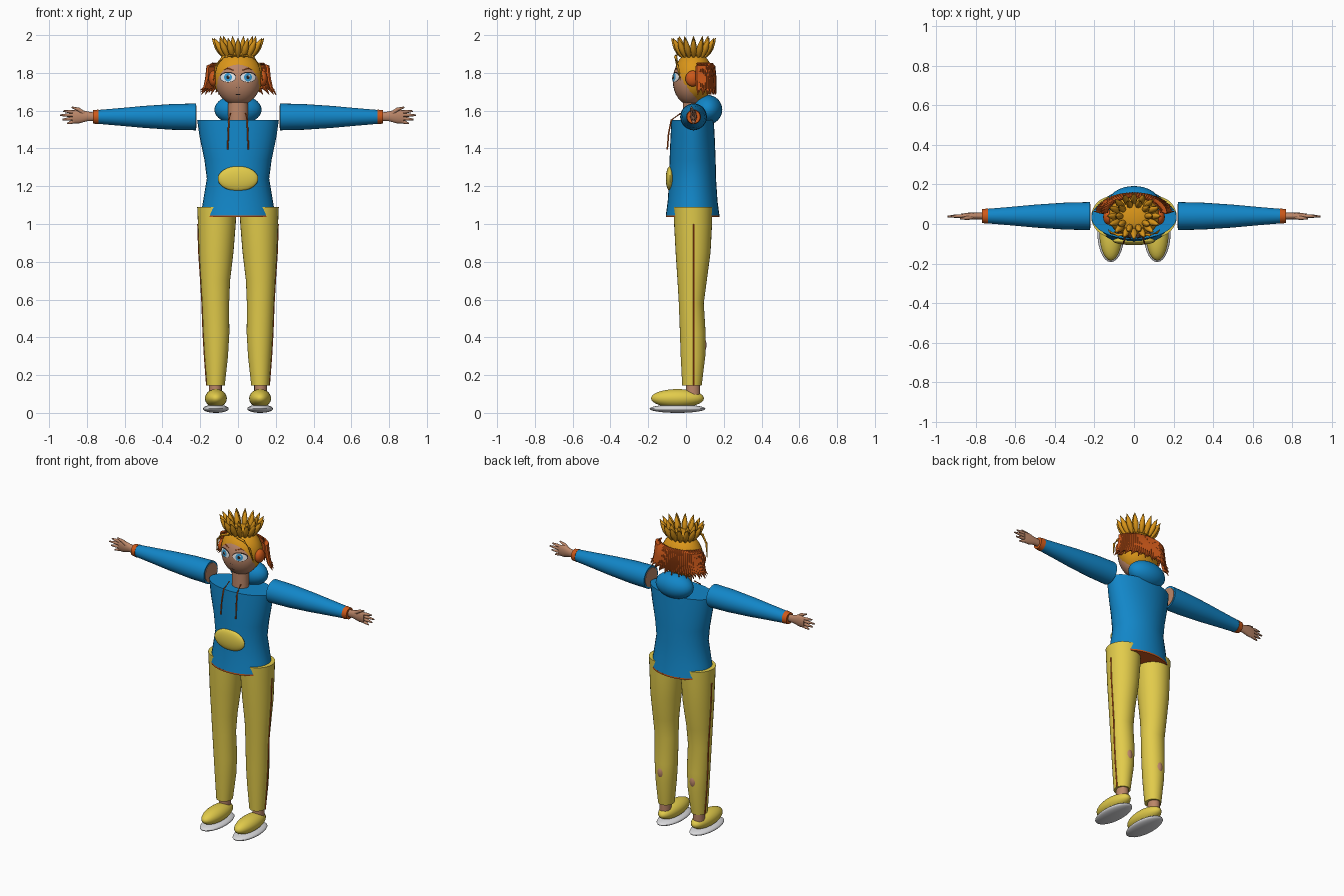
import bpy, bmesh
from math import sin, cos, pi, sqrt
from mathutils import Vector, Matrix

if "Cube" in bpy.data.objects:
    bpy.data.objects.remove(bpy.data.objects["Cube"])


def material(name, r, g, b):
    m = bpy.data.materials.new(name)
    m.use_nodes = True
    m.diffuse_color = (r, g, b, 1)
    m.node_tree.nodes["Principled BSDF"].inputs["Base Color"].default_value = (r, g, b, 1)
    return m


BLUE = material("hoodie blue", 0.006, 0.24, 0.58)
YELLOW = material("trouser yellow", 0.76, 0.6, 0.07)
AMBER = material("amber hair", 0.72, 0.31, 0.01)
ORANGE = material("orange", 0.62, 0.1, 0.01)
SKIN = material("skin", 0.5, 0.24, 0.14)
GREY = material("sole grey", 0.7, 0.7, 0.72)
WHITE = material("eye white", 0.88, 0.88, 0.88)
IRIS = material("iris blue", 0.04, 0.33, 0.65)
DARK = material("dark line", 0.02, 0.012, 0.01)


def finish(name, bm, mat):
    bmesh.ops.recalc_face_normals(bm, faces=bm.faces)
    me = bpy.data.meshes.new(name)
    bm.to_mesh(me)
    bm.free()
    me.materials.append(mat)
    ob = bpy.data.objects.new(name, me)
    bpy.context.collection.objects.link(ob)
    bpy.ops.object.select_all(action='DESELECT')
    ob.select_set(True)
    bpy.context.view_layer.objects.active = ob
    bpy.ops.object.shade_smooth_by_angle(angle=0.8)
    return ob


def add_ball(bm, c, r, rot=None):
    mtx = Matrix.Translation(c) @ (rot or Matrix()) @ Matrix.Diagonal((*r, 1))
    bmesh.ops.create_uvsphere(bm, u_segments=28, v_segments=16, radius=1, matrix=mtx)


def ball(name, mat, c, r):
    bm = bmesh.new()
    add_ball(bm, c, r)
    return finish(name, bm, mat)


def add_tube(bm, path, radii, n=8, u=None, v=None):
    """Skin rings along a path; radii are numbers or pairs; u, v fix the ring plane."""
    rings = []
    for i, p in enumerate(path):
        t = (Vector(path[min(i + 1, len(path) - 1)]) - Vector(path[max(i - 1, 0)])).normalized()
        a = Vector(u) if u else t.orthogonal().normalized()
        b = Vector(v) if v else t.cross(a)
        r = radii[i] if isinstance(radii[i], tuple) else (radii[i], radii[i])
        rings.append([bm.verts.new(Vector(p) + a * r[0] * cos(2 * pi * k / n) + b * r[1] * sin(2 * pi * k / n))
                      for k in range(n)])
    for lo, hi in zip(rings, rings[1:]):
        for k in range(n):
            bm.faces.new((lo[k], lo[(k + 1) % n], hi[(k + 1) % n], hi[k]))
    bm.faces.new(rings[0][::-1])
    bm.faces.new(rings[-1])


def tube(name, mat, path, radii, **kw):
    bm = bmesh.new()
    add_tube(bm, path, radii, **kw)
    return finish(name, bm, mat)


FLAT = dict(n=32, u=(1, 0, 0), v=(0, 1, 0))
ACROSS = dict(n=28, u=(0, 1, 0), v=(0, 0, 1))

# Hoodie body, hem, hood and pocket: z, half width, half depth
body = [(1.045, .198, .142), (1.12, .185, .132), (1.24, .165, .124), (1.34, .178, .122),
        (1.46, .203, .117), (1.55, .216, .112)]
tube("hoodie_body", BLUE, [(0, .035, z) for z, _, _ in body], [(w, d) for _, w, d in body], **FLAT)
tube("hoodie_hem", ORANGE, [(0, .035, 1.036), (0, .035, 1.046)], [(.198, .142)] * 2, **FLAT)
ball("hood", BLUE, (0, .115, 1.605), (.125, .077, .078))
ball("front_pocket", YELLOW, (0, -.085, 1.24), (.107, .022, .066))
tube("neck", SKIN, [(0, .025, 1.53), (0, .025, 1.68)], [(.052, .042)] * 2, **FLAT)

# Trouser leg profile: z, inner x, outer x, front y, back y
leg = [(.145, .07, .165, -.02, .083), (.3, .053, .177, -.028, .102), (.42, .046, .184, -.032, .104),
       (.58, .047, .19, -.038, .094), (.7, .042, .197, -.045, .11), (.85, .024, .207, -.055, .13),
       (1.0, .012, .212, -.063, .138), (1.09, .008, .216, -.066, .14)]

for s, side in ((1, "left"), (-1, "right")):
    # Legs, side stripes and feet
    tube(side + "_trouser_leg", YELLOW, [(s * (a + b) / 2, (f + k) / 2, z) for z, a, b, f, k in leg],
         [((b - a) / 2, (k - f) / 2) for z, a, b, f, k in leg], **FLAT)
    tube(side + "_trouser_stripe", ORANGE, [(s * b, .042, z) for z, a, b, f, k in leg[:-1]],
         [.004] * (len(leg) - 1))
    ball(side + "_calf", SKIN, (s * .115, .07, .36), (.03, .0385, .055))
    tube(side + "_ankle", SKIN, [(s * .12, .037, .07), (s * .12, .037, .16)], [(.034, .038)] * 2, **FLAT)
    ball(side + "_shoe", YELLOW, (s * .117, -.045, .077), (.058, .14, .049))
    ball(side + "_sole", GREY, (s * .117, -.045, .022), (.068, .148, .022))

    # Sleeves, with the arm showing at the open shoulder
    sleeve = [(.222, .071), (.35, .068), (.5, .058), (.62, .047), (.75, .036)]
    tube(side + "_sleeve", BLUE, [(s * x, .04, 1.567) for x, _ in sleeve], [r for _, r in sleeve], **ACROSS)
    tube(side + "_upper_arm", SKIN, [(s * .219, .04, 1.567), (s * .24, .04, 1.567)], [.06, .06], **ACROSS)
    tube(side + "_cuff", ORANGE, [(s * .738, .04, 1.567), (s * .768, .04, 1.567)], [.039, .035], **ACROSS)

    # Hand with four fingers and a thumb
    bm = bmesh.new()
    add_tube(bm, [(s * .76, .04, 1.568), (s * .8, .04, 1.57), (s * .84, .04, 1.57), (s * .875, .04, 1.567)],
             [(.018, .022), (.017, .026), (.017, .037), (.012, .034)], **ACROSS)
    for z0, z1, x1 in ((1.592, 1.598, .925), (1.577, 1.576, .943), (1.56, 1.553, .93), (1.545, 1.532, .905)):
        add_tube(bm, [(s * .86, .04, z0), (s * (.86 + x1) / 2, .04, (z0 + z1) / 2), (s * x1, .038, z1)],
                 [.0095, .009, .004])
    add_tube(bm, [(s * .815, .036, 1.585), (s * .845, .03, 1.607), (s * .88, .028, 1.618)], [.012, .01, .004])
    finish(side + "_hand", bm, SKIN)

    # Drawstring, ear cover and loose lock of hair
    tube(side + "_drawstring", ORANGE,
         [(s * .04, -.03, 1.585), (s * .048, -.078, 1.55), (s * .052, -.092, 1.48), (s * .054, -.099, 1.395)],
         [.004] * 4)
    ball(side + "_ear_cover", ORANGE, (s * .13, .035, 1.77), (.026, .038, .042))
    tube(side + "_loose_lock", AMBER,
         [(s * .03, -.05, 1.893), (s * .08, -.055, 1.885), (s * .115, -.045, 1.84), (s * .13, -.03, 1.76)],
         [.006, .008, .007, .002])

# Head
HEAD, SIZE = Vector((0, .025, 1.76)), Vector((.12, .095, .132))
ball("head", SKIN, HEAD, SIZE)


def on_face(x, z, lift):
    k = 1 - (x / SIZE.x) ** 2 - ((z - HEAD.z) / SIZE.z) ** 2
    return Vector((x, HEAD.y - SIZE.y * sqrt(max(k, 0)) - lift, z))


def plate(name, mat, x, z, rx, rz, lift):
    """Thin oval that follows the face."""
    bm = bmesh.new()
    n, rings = 24, []
    for f in (.02, .35, .7, 1):
        rings.append([bm.verts.new(on_face(x + f * rx * cos(2 * pi * k / n), z + f * rz * sin(2 * pi * k / n), lift))
                      for k in range(n)])
    bm.faces.new(rings[0])
    for lo, hi in zip(rings, rings[1:]):
        for k in range(n):
            bm.faces.new((lo[k], lo[(k + 1) % n], hi[(k + 1) % n], hi[k]))
    finish(name, bm, mat)


# Painted face
for s, side in ((1, "left"), (-1, "right")):
    x = s * .053
    plate(side + "_eye_outline", DARK, x, 1.778, .043, .028, .002)
    plate(side + "_eye_white", WHITE, x, 1.776, .04, .024, .004)
    plate(side + "_iris", IRIS, x, 1.777, .021, .022, .006)
    plate(side + "_pupil", DARK, x, 1.777, .009, .010, .008)
    plate(side + "_glint", WHITE, x + .007, 1.784, .004, .004, .009)
    tube(side + "_eyebrow", ORANGE, [on_face(s * a, b, .001) for a, b in ((.025, 1.815), (.055, 1.825), (.085, 1.812))],
         [.002, .003, .001])
    plate(side + "_nostril", DARK, s * .007, 1.722, .003, .002, .002)
plate("mouth", DARK, 0, 1.685, .014, .003, .002)

# Hair cap, cut open around the face
bm = bmesh.new()
add_ball(bm, (0, .04, 1.775), (.13, .106, .136))
bmesh.ops.bisect_plane(bm, geom=bm.verts[:] + bm.edges[:] + bm.faces[:], plane_co=(0, .005, 1.7),
                       plane_no=(0, -.93, -.36), clear_outer=True)
finish("hair_cap", bm, AMBER)

# Fringe of strands round the back, flicking outward
bm = bmesh.new()
for i in range(36):
    a = pi * (.04 + .92 * i / 35)
    drop = .012 * (i % 3)
    add_tube(bm, [(cos(a) * rx, .05 + sin(a) * ry, z) for rx, ry, z in
                  ((.135, .085, 1.85), (.158, .095, 1.835), (.164, .1, 1.77), (.178, .103, 1.72),
                   (.203, .108, 1.685 + drop))], [.006, .011, .012, .009, .002], n=6)
finish("hair_fringe", bm, ORANGE)

# Crown of pointed petals
bm = bmesh.new()
for ring, count, r0, r1, top in ((0, 16, .075, .138, 1.985), (1, 10, .06, .095, 1.995)):
    for i in range(count):
        a = 2 * pi * (i + .5 * ring) / count + pi / 2
        out = Vector((cos(a), sin(a) * .85, 0))
        foot = Vector((0, .04, 1.885)) + out * r0
        tip = Vector((0, .04, top)) + out * r1
        add_tube(bm, [foot.lerp(tip, t) for t in (0, .25, .5, .78, 1)], [.008, .016, .017, .01, .001], n=8)
finish("hair_crown", bm, AMBER)
ball("crown_base", AMBER, (0, .04, 1.9), (.085, .075, .022))
